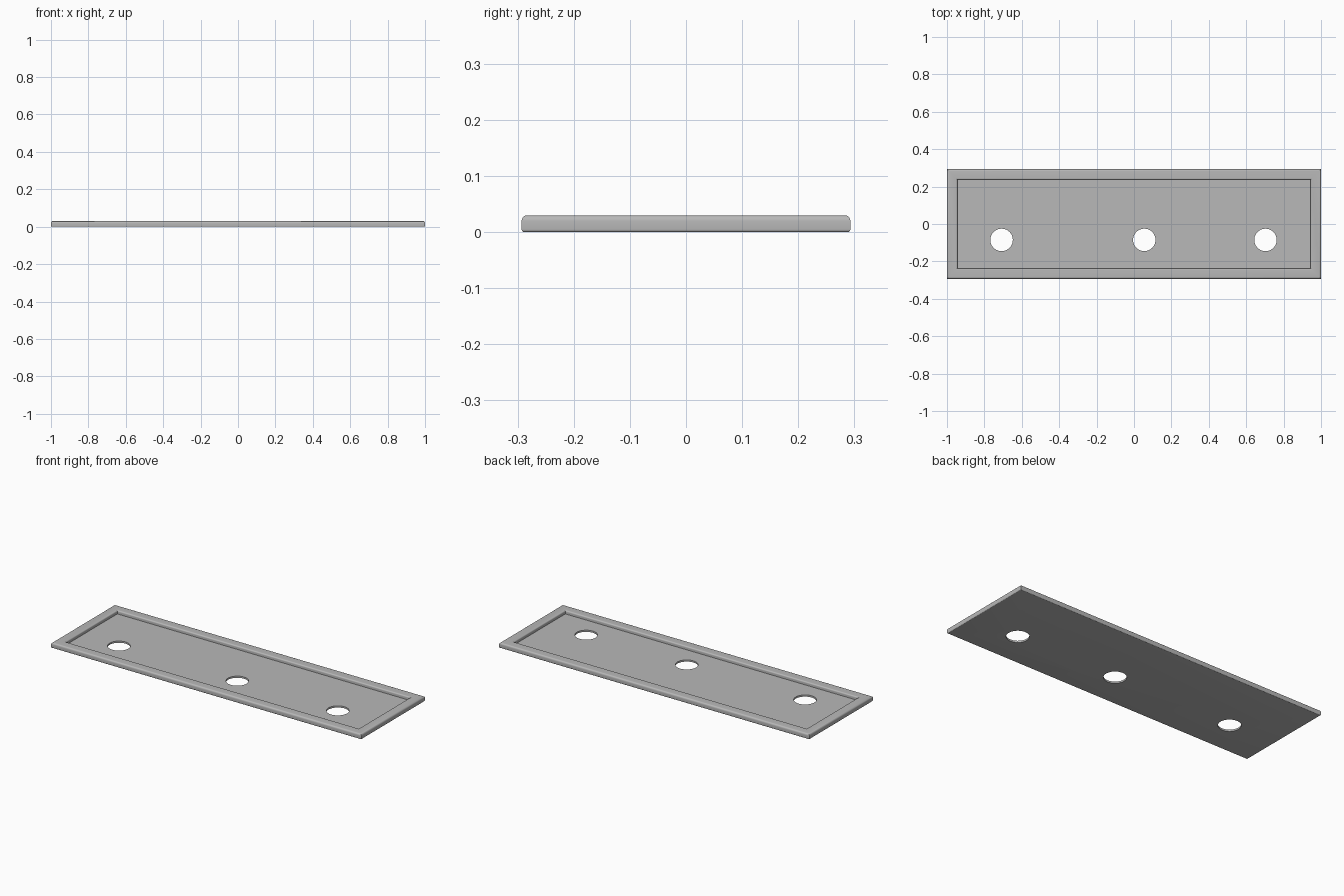
import bpy
import bmesh
import math

cube = bpy.data.objects.get("Cube")
if cube:
    bpy.data.objects.remove(cube, do_unlink=True)

HALF_X, HALF_Y, HEIGHT = 1.0, 0.293, 0.03
RIM, FLOOR = 0.056, 0.01
HOLES_X, HOLE_Y, HOLE_R = (-0.708, 0.055, 0.703), -0.085, 0.06

grey = bpy.data.materials.new("plain_grey")
grey.use_nodes = True
colour = (0.48, 0.48, 0.48, 1)
grey.diffuse_color = colour
grey.node_tree.nodes["Principled BSDF"].inputs["Base Color"].default_value = colour


def arc(inset, z, r, start, end, steps=5):
    """Points of a rounded corner as (inset from the outer edge, height)."""
    angles = [math.radians(start + (end - start) * i / steps) for i in range(steps + 1)]
    return [(inset + r * math.cos(a), z + r * math.sin(a)) for a in angles]


# Rim section, from the underside round the outside and over to the floor
section = (arc(0.005, 0.005, 0.005, 270, 180)
           + arc(0.01, HEIGHT - 0.01, 0.01, 180, 90)
           + arc(RIM - 0.008, HEIGHT - 0.008, 0.008, 90, 0)
           + [(RIM, FLOOR)])

# Tray: mitred rectangular rings joined into a rim, closed by floor and base
bm = bmesh.new()
rings = []
for inset, z in section:
    x, y = HALF_X - inset, HALF_Y - inset
    rings.append([bm.verts.new((sx * x, sy * y, z))
                  for sx, sy in ((-1, -1), (1, -1), (1, 1), (-1, 1))])
for low, high in zip(rings, rings[1:]):
    for i in range(4):
        j = (i + 1) % 4
        bm.faces.new((low[i], low[j], high[j], high[i]))
bm.faces.new(rings[0][::-1])
bm.faces.new(rings[-1])
bmesh.ops.recalc_face_normals(bm, faces=bm.faces)
mesh = bpy.data.meshes.new("tray")
bm.to_mesh(mesh)
bm.free()
tray = bpy.data.objects.new("tray", mesh)
bpy.context.collection.objects.link(tray)
mesh.materials.append(grey)

# Three round through holes
for x in HOLES_X:
    bpy.ops.mesh.primitive_cylinder_add(vertices=48, radius=HOLE_R, depth=0.2,
                                        location=(x, HOLE_Y, 0))
    cutter = bpy.context.object
    cutter.name = "hole_cutter"
    cutter.data.materials.append(grey)
    cut = tray.modifiers.new("hole", 'BOOLEAN')
    cut.operation = 'DIFFERENCE'
    cut.solver = 'EXACT'
    cut.object = cutter
    bpy.ops.object.select_all(action='DESELECT')
    tray.select_set(True)
    bpy.context.view_layer.objects.active = tray
    bpy.ops.object.modifier_apply(modifier=cut.name)
    bpy.data.objects.remove(cutter, do_unlink=True)

bpy.ops.object.shade_smooth_by_angle(angle=math.radians(30))
